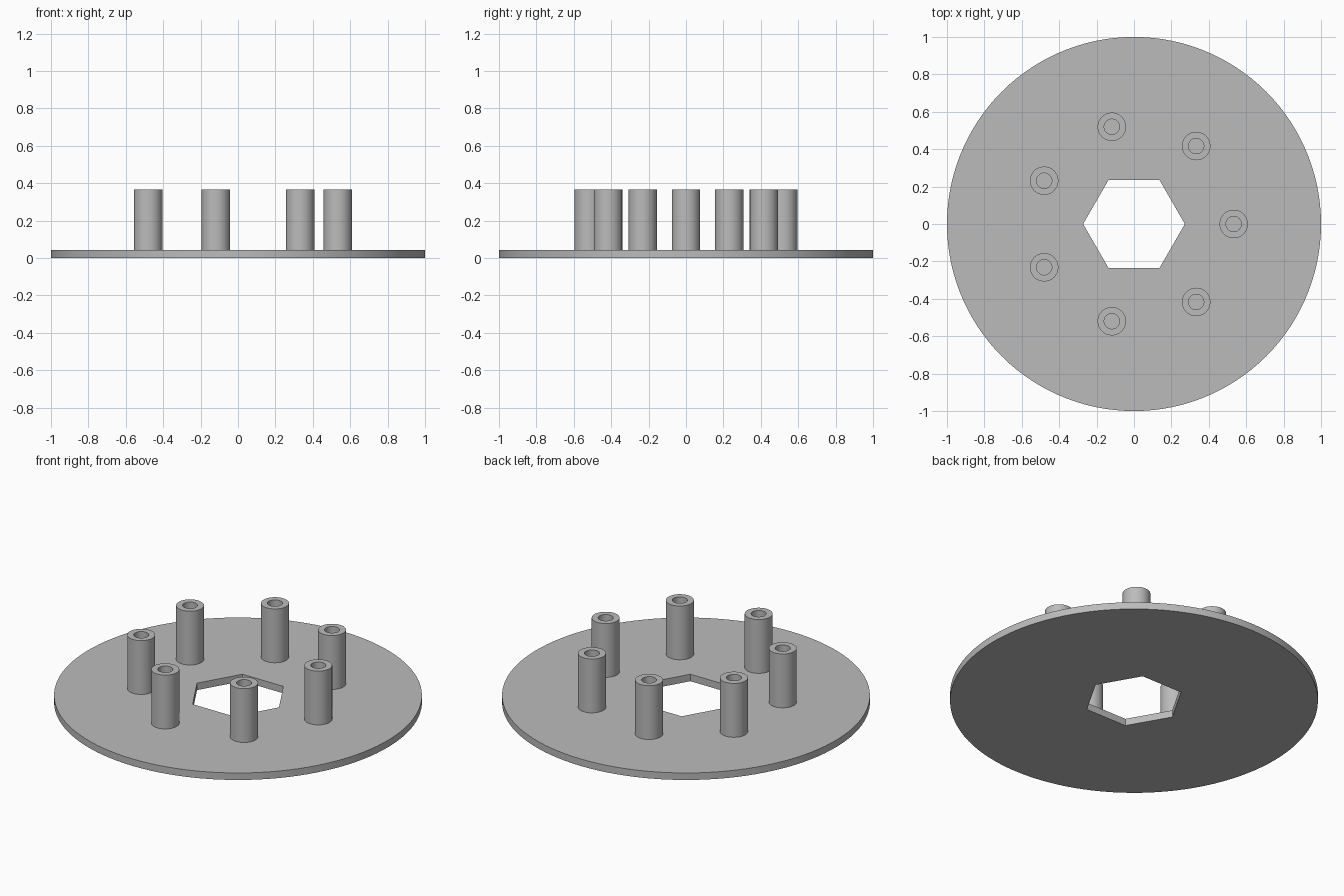
import bpy
import bmesh
from math import cos, pi, radians, tau

cube = bpy.data.objects.get("Cube")
if cube:
    bpy.data.objects.remove(cube, do_unlink=True)

grey = bpy.data.materials.new("plain grey")
grey.use_nodes = True
COLOUR = (0.5, 0.5, 0.5, 1)
grey.diffuse_color = COLOUR
grey.node_tree.nodes["Principled BSDF"].inputs["Base Color"].default_value = COLOUR

PLATE_TOP = 0.042
POST_TOP = 0.365
POST_COUNT = 7
POST_CIRCLE = 0.533
HEX_RADIUS = 0.272


def circle(radius):
    return lambda angle: radius


def hexagon(radius):
    # Distance from the centre to a hexagon side, with corners on the x axis
    return lambda angle: radius * cos(pi / 6) / cos(angle % (pi / 3) - pi / 6)


def make_ring(name, inner, outer, bottom, top, segments, location=(0, 0, 0)):
    """Closed ring whose inner and outer outlines are radius functions."""
    bm = bmesh.new()
    profile = [(inner, bottom), (outer, bottom), (outer, top), (inner, top)]
    loops = []
    for outline, z in profile:
        loop = []
        for i in range(segments):
            a = tau * i / segments
            r = outline(a)
            loop.append(bm.verts.new((r * cos(a), r * cos(a - pi / 2), z)))
        loops.append(loop)
    for k, loop in enumerate(loops):
        following = loops[(k + 1) % len(loops)]
        for i in range(segments):
            j = (i + 1) % segments
            bm.faces.new((loop[i], loop[j], following[j], following[i]))
    bmesh.ops.recalc_face_normals(bm, faces=bm.faces[:])
    mesh = bpy.data.meshes.new(name)
    bm.to_mesh(mesh)
    bm.free()
    mesh.materials.append(grey)
    obj = bpy.data.objects.new(name, mesh)
    obj.location = location
    bpy.context.collection.objects.link(obj)
    bpy.ops.object.select_all(action="DESELECT")
    obj.select_set(True)
    bpy.context.view_layer.objects.active = obj
    bpy.ops.object.shade_smooth_by_angle(angle=radians(30))
    return obj


# Round base plate with a hexagonal opening
make_ring("base_plate", hexagon(HEX_RADIUS), circle(1), 0, PLATE_TOP, 120)

# Hollow posts evenly spaced around the plate
for n in range(POST_COUNT):
    a = tau * n / POST_COUNT
    place = (POST_CIRCLE * cos(a), POST_CIRCLE * cos(a - pi / 2), 0)
    make_ring(f"hollow_post_{n + 1}", circle(0.041), circle(0.076),
              PLATE_TOP, POST_TOP, 48, place)
